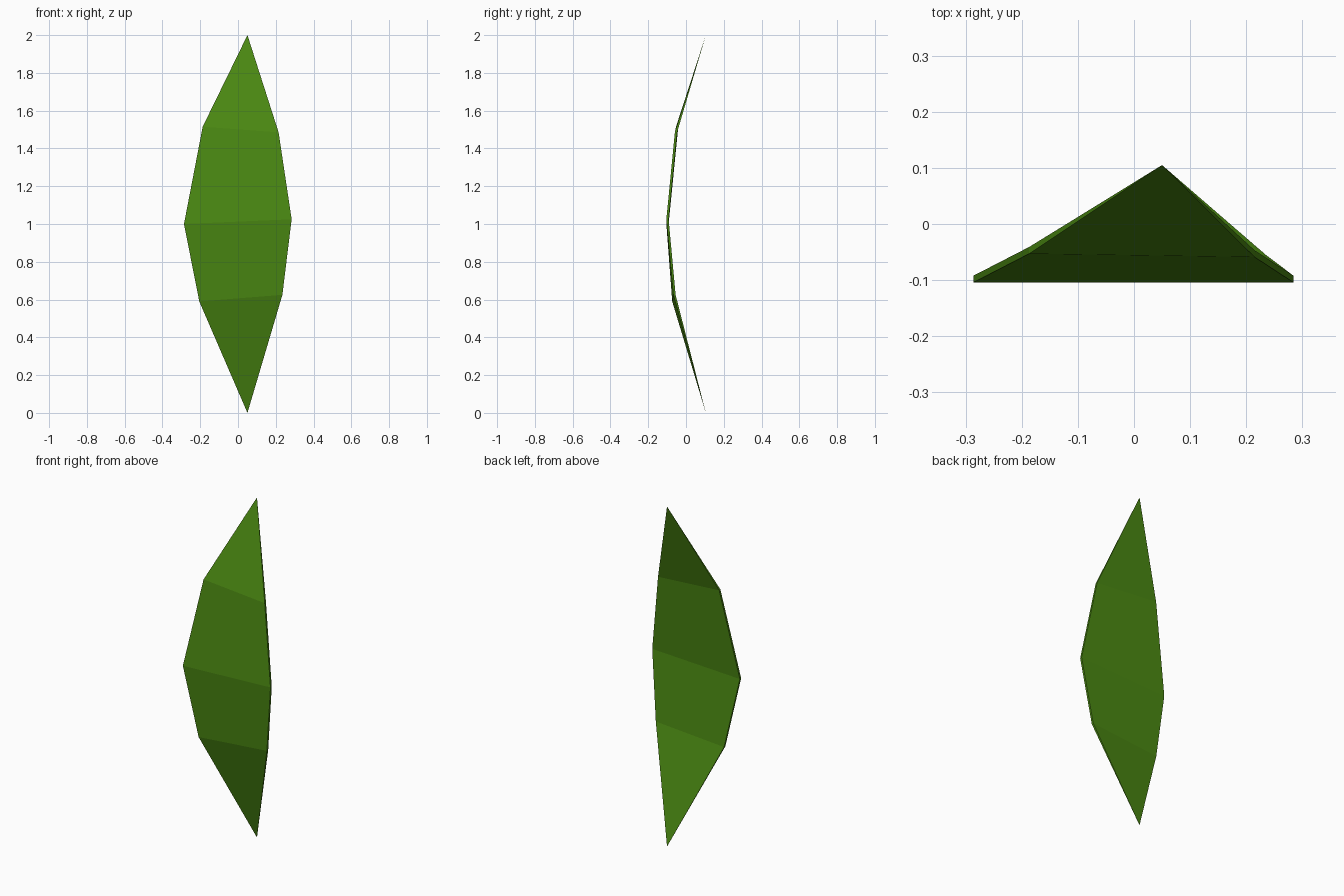
import bpy
import bmesh

cube = bpy.data.objects.get("Cube")
if cube:
    bpy.data.objects.remove(cube, do_unlink=True)

# Leaf green
green = bpy.data.materials.new("leaf_green")
green.use_nodes = True
colour = (0.07, 0.25, 0.006, 1)
green.diffuse_color = colour
green.node_tree.nodes["Principled BSDF"].inputs["Base Color"].default_value = colour

THICKNESS = 0.012
TIP_X, TIP_Y = 0.05, 0.105

# Rows of the blade from bottom to top: left and right edge as (x, y, z)
rows = [
    ((-0.205, -0.073, 0.59), (0.235, -0.067, 0.625)),
    ((-0.286, -0.104, 1.0), (0.284, -0.104, 1.025)),
    ((-0.187, -0.053, 1.515), (0.215, -0.059, 1.485)),
]

bm = bmesh.new()


def ring(row):
    """Four corners of a thin cross-section: front edge, then back edge."""
    (a, b) = row
    corners = [a, b]
    corners += [(x, y + THICKNESS, z) for x, y, z in (b, a)]
    return [bm.verts.new(c) for c in corners]


# Bent blade between two sharp tips
rings = [ring(r) for r in rows]
for low, high in zip(rings, rings[1:]):
    for i in range(4):
        j = (i + 1) % 4
        bm.faces.new((low[i], low[j], high[j], high[i]))
for end, z in ((rings[0], 0), (rings[-1], 2)):
    tip = bm.verts.new((TIP_X, TIP_Y, z))
    for i in range(4):
        bm.faces.new((end[i], end[(i + 1) % 4], tip))
bmesh.ops.recalc_face_normals(bm, faces=bm.faces)

mesh = bpy.data.meshes.new("leaf_blade")
bm.to_mesh(mesh)
bm.free()
mesh.materials.append(green)
leaf = bpy.data.objects.new("leaf_blade", mesh)
bpy.context.collection.objects.link(leaf)
